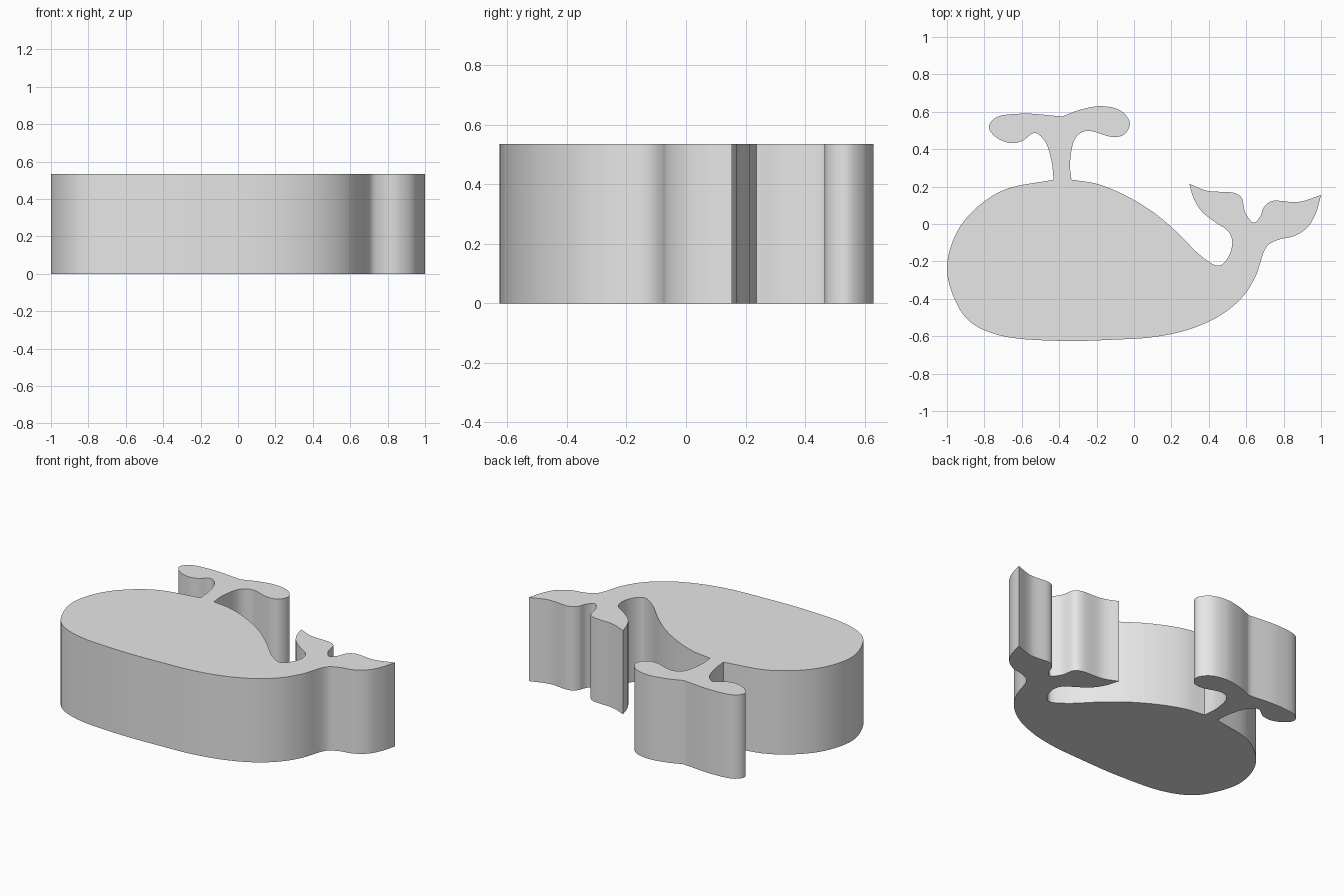
import bpy
import bmesh
from mathutils import Vector

THICKNESS = 0.535
STEPS_PER_SPAN = 8

default_cube = bpy.data.objects.get("Cube")
if default_cube:
    bpy.data.objects.remove(default_cube, do_unlink=True)


def make_material(name, colour):
    """One flat colour, visible in the viewport and in a render."""
    material = bpy.data.materials.new(name)
    material.use_nodes = True
    material.diffuse_color = colour
    shader = material.node_tree.nodes["Principled BSDF"]
    shader.inputs["Base Color"].default_value = colour
    return material


def blend(start, end, start_knot, end_knot, knot):
    return start.lerp(end, (knot - start_knot) / (end_knot - start_knot))


def smooth_span(a, b, c, d):
    """Centripetal spline samples from b up to, but not including, c."""
    knots = [0.0]
    for first, second in ((a, b), (b, c), (c, d)):
        knots.append(knots[-1] + (second - first).length ** 0.5)
    ka, kb, kc, kd = knots
    samples = []
    for step in range(STEPS_PER_SPAN):
        t = kb + (kc - kb) * step / STEPS_PER_SPAN
        ab = blend(a, b, ka, kb, t)
        bc = blend(b, c, kb, kc, t)
        cd = blend(c, d, kc, kd, t)
        abc = blend(ab, bc, ka, kc, t)
        bcd = blend(bc, cd, kb, kd, t)
        samples.append(blend(abc, bcd, kb, kc, t))
    return samples


def smooth_section(points, next_corner):
    """Smooth line through the points, with a free corner at each end."""
    line = [Vector(p) for p in points] + [Vector(next_corner)]
    before = line[0] * 2 - line[1]
    after = line[-1] * 2 - line[-2]
    line = [before] + line + [after]
    samples = []
    for a, b, c, d in zip(line, line[1:], line[2:], line[3:]):
        samples.extend(smooth_span(a, b, c, d))
    return samples


# Outline sections, clockwise; each one starts at a sharp corner
back_and_tail_inside = [
    (-.335, .237), (-.2, .215), (-.05, .155), (.1, .065), (.22, -.035),
    (.37, -.18), (.455, -.223), (.505, -.175), (.525, -.09), (.5, -.035),
    (.44, .005), (.36, .07), (.32, .135),
]
fluke_tops = [
    (.295, .215), (.39, .178), (.54, .165), (.575, .14), (.595, .06),
    (.64, .007), (.675, .04), (.695, .09), (.735, .122), (.88, .118),
]
belly_and_head = [
    (1, .155), (.975, .065), (.93, -.015), (.86, -.063), (.77, -.085),
    (.71, -.12), (.65, -.28), (.58, -.39), (.46, -.49), (.29, -.565),
    (.1, -.605), (-.1, -.618), (-.4, -.625), (-.72, -.595), (-.88, -.52),
    (-.96, -.4), (-1, -.24), (-.96, -.07), (-.87, .06), (-.7, .18),
]
spout_left = [
    (-.43, .237), (-.44, .33), (-.475, .44), (-.53, .487), (-.6, .443),
    (-.66, .433), (-.74, .465), (-.776, .518), (-.74, .568), (-.6, .59),
]
spout_right = [
    (-.385, .575), (-.28, .613), (-.17, .63), (-.07, .605), (-.022, .54),
    (-.05, .48), (-.11, .465), (-.25, .498), (-.31, .465), (-.342, .33),
]

sections = [back_and_tail_inside, fluke_tops, belly_and_head,
            spout_left, spout_right]
outline = []
for section, following in zip(sections, sections[1:] + sections[:1]):
    outline.extend(smooth_section(section, following[0]))

# Whale slab: the closed outline raised straight up
bm = bmesh.new()
base = bm.faces.new([bm.verts.new((p.x, p.y, 0)) for p in outline])
raised = bmesh.ops.extrude_face_region(bm, geom=[base], use_keep_orig=True)
top_verts = [g for g in raised["geom"] if isinstance(g, bmesh.types.BMVert)]
bmesh.ops.translate(bm, verts=top_verts, vec=(0, 0, THICKNESS))
bmesh.ops.recalc_face_normals(bm, faces=bm.faces)

mesh = bpy.data.meshes.new("whale_slab")
bm.to_mesh(mesh)
bm.free()
whale = bpy.data.objects.new("whale_slab", mesh)
bpy.context.collection.objects.link(whale)
mesh.materials.append(make_material("light grey", (0.8, 0.8, 0.8, 1)))

# Smooth sides with crisp rims and corners
bpy.ops.object.select_all(action="DESELECT")
whale.select_set(True)
bpy.context.view_layer.objects.active = whale
bpy.ops.object.shade_smooth_by_angle()
